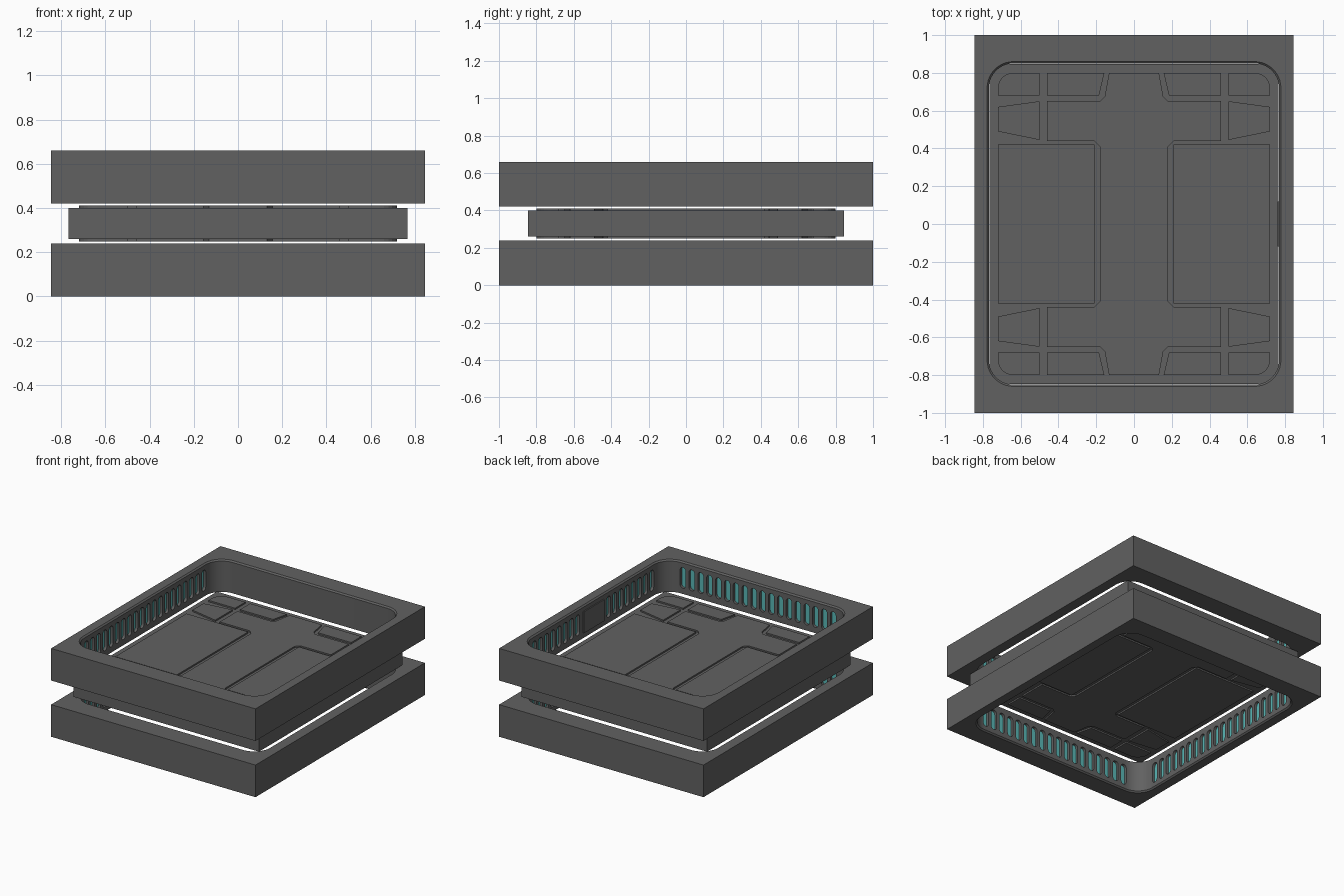
import bpy, bmesh
from math import cos, sin, pi
from mathutils import Matrix, Vector

if "Cube" in bpy.data.objects:
    bpy.data.objects.remove(bpy.data.objects["Cube"])


def material(name, rgb):
    m = bpy.data.materials.new(name)
    m.use_nodes = True
    m.diffuse_color = (*rgb, 1)
    m.node_tree.nodes["Principled BSDF"].inputs["Base Color"].default_value = (*rgb, 1)
    return m


MATS = [material("dark_grey", (0.12, 0.12, 0.12)), material("teal", (0.10, 0.48, 0.47))]


def rounded(hx, hy, r, steps=10):
    """Rounded rectangle outline; r equal to hx gives a capsule."""
    pts = []
    for k, (sx, sy) in enumerate([(1, 1), (-1, 1), (-1, -1), (1, -1)]):
        for i in range(steps + 1):
            a = (k + i / steps) * pi / 2
            pts.append((sx * (hx - r) + r * cos(a), sy * (hy - r) + r * sin(a)))
    return pts


def loft(bm, layers, matrix=Matrix(), end_mat=0):
    """Join outlines at given heights into a closed solid."""
    rings = [[bm.verts.new(matrix @ Vector((x, y, z))) for x, y in pts] for pts, z in layers]
    n = len(rings[0])
    for a, b in zip(rings, rings[1:]):
        for i in range(n):
            bm.faces.new((a[i], a[(i + 1) % n], b[(i + 1) % n], b[i]))
    bm.faces.new(rings[0][::-1])
    bm.faces.new(rings[-1]).material_index = end_mat


def finish(bm, name):
    bmesh.ops.remove_doubles(bm, verts=bm.verts, dist=1e-5)
    bmesh.ops.recalc_face_normals(bm, faces=bm.faces)
    me = bpy.data.meshes.new(name)
    bm.to_mesh(me)
    bm.free()
    for m in MATS:
        me.materials.append(m)
    ob = bpy.data.objects.new(name, me)
    bpy.context.collection.objects.link(ob)
    return ob


def box(name, x, y, z):
    bm = bmesh.new()
    loft(bm, [([(x[0], y[0]), (x[1], y[0]), (x[1], y[1]), (x[0], y[1])], h) for h in z])
    return finish(bm, name)


def smooth(ob):
    bpy.ops.object.select_all(action="DESELECT")
    ob.select_set(True)
    bpy.context.view_layer.objects.active = ob
    bpy.ops.object.shade_smooth_by_angle(angle=0.5)


MID = 0.33                      # mirror height between the two frames
HX, HY, R = 0.768, 0.85, 0.13   # opening half sizes and corner radius
PITCH, ZC = 0.073, 0.54

# Upper frame: block with a rounded opening, chamfered at the outer rim
upper = box("upper_frame", (-0.845, 0.845), (-1, 1), (0.42, 0.66))
bm = bmesh.new()
wide = rounded(HX + 0.02, HY + 0.02, R + 0.02)
loft(bm, [(rounded(HX, HY, R), 0.3), (rounded(HX, HY, R), 0.65), (wide, 0.67)])
opening = finish(bm, "opening_cutter")

# Slot cutters: capsules into the inner walls, teal at the far end
bm = bmesh.new()
capsule = rounded(0.023, 0.078, 0.023, 5)


def slot_row(count, wall, normal, skip=0):
    out = Vector(normal)
    side = Vector((0, 0, 1)).cross(out)
    for i in range(count):
        u = (i - (count - 1) / 2) * PITCH
        if abs(u) < skip:
            continue
        pos = out * wall + side * u + Vector((0, 0, ZC))
        m = Matrix((side, (0, 0, 1), out)).transposed().to_4x4()
        loft(bm, [(capsule, -0.02), (capsule, 0.02)], Matrix.Translation(pos) @ m, 1)


slot_row(20, HX, (-1, 0, 0))
slot_row(20, HX, (1, 0, 0), skip=0.13)
slot_row(18, HY, (0, -1, 0))
slots = finish(bm, "slot_cutter")

for cutter in (opening, slots):
    mod = upper.modifiers.new(cutter.name, "BOOLEAN")
    mod.operation, mod.solver, mod.object = "DIFFERENCE", "EXACT", cutter
    mod.material_mode = "INDEX"
deps = bpy.context.evaluated_depsgraph_get()
mesh = bpy.data.meshes.new_from_object(upper.evaluated_get(deps))
upper.modifiers.clear()
upper.data = mesh
for cutter in (opening, slots):
    bpy.data.objects.remove(cutter)

# Plain plate on the left inner wall, between the slots
plate = box("upper_plate", (HX - 0.009, HX + 0.002), (-0.12, 0.12), (ZC - 0.08, ZC + 0.08))

# Lower frame and plate mirror the upper ones
flip = Matrix.Translation((0, 0, 2 * MID)) @ Matrix.Scale(-1, 4, (0, 0, 1))
for src in (upper, plate):
    me = src.data.copy()
    me.transform(flip)
    me.flip_normals()
    low = bpy.data.objects.new(src.name.replace("upper", "lower"), me)
    bpy.context.collection.objects.link(low)
    smooth(src)
    smooth(low)

# Middle slab
box("middle_slab", (-0.766, 0.766), (-0.846, 0.846), (0.26, 0.40))

# Raised panels: outlines for one quarter, split by narrow grooves
arc = [(0.64 + 0.08 * cos(a * pi / 12), 0.72 + 0.08 * sin(a * pi / 12)) for a in range(7)]
corner = [(0.50, 0.68), (0.72, 0.68)] + arc + [(0.50, 0.80)]
strip = [(0.185, 0.68), (0.46, 0.68), (0.46, 0.80), (0.157, 0.80)]
wedge = [(0.50, 0.445), (0.72, 0.49), (0.72, 0.62), (0.50, 0.65)]
edge = [(0.18, 0.41), (0.21, 0.44), (0.46, 0.44), (0.46, 0.65),
        (0.18, 0.65), (0.155, 0.675), (0.132, 0.80)]
side = [(0.21, -0.42), (0.72, -0.42), (0.72, 0.42), (0.21, 0.42)]


def mirrored(pts, sx, sy):
    return [(sx * x, sy * y) for x, y in pts]


centre = (edge + mirrored(edge, -1, 1)[::-1]
          + mirrored(edge, -1, -1) + mirrored(edge, 1, -1)[::-1])
panels = {"centre_panel": [centre],
          "side_panels": [mirrored(side, s, 1) for s in (1, -1)]}
for name, pts in (("corner_panels", corner), ("strip_panels", strip), ("wedge_panels", wedge)):
    panels[name] = [mirrored(pts, sx, sy) for sx in (1, -1) for sy in (1, -1)]
for name, outlines in panels.items():
    bm = bmesh.new()
    for pts in outlines:
        for base, top in ((0.40, 0.411), (0.26, 0.249)):
            loft(bm, [(pts, base), (pts, top)])
    finish(bm, name)
